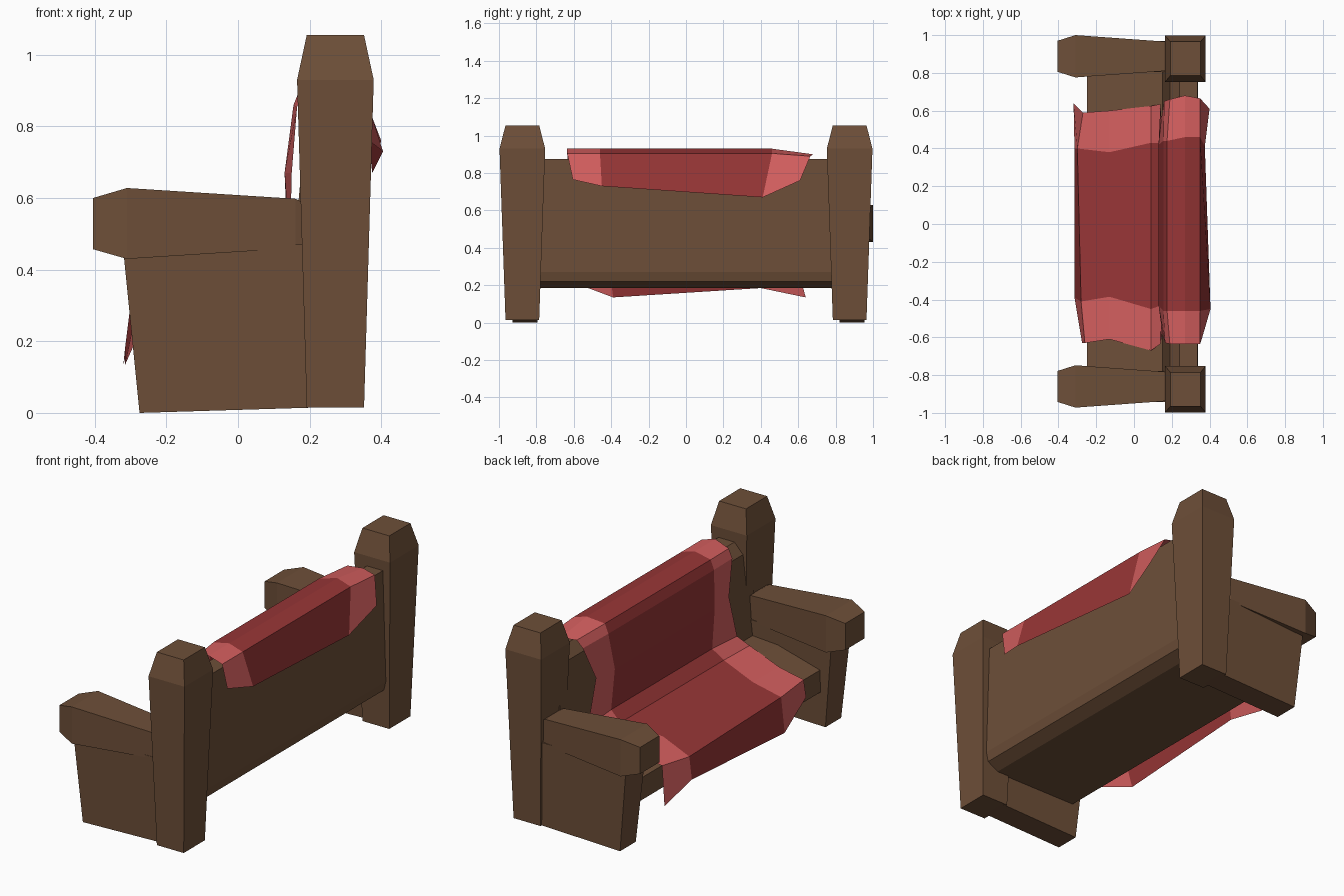
import bpy, bmesh


def material(name, rgb):
    m = bpy.data.materials.new(name)
    m.diffuse_color = (*rgb, 1)
    return m


wood = material("brown wood", (0.155, 0.078, 0.040))
red = material("dark red cloth", (0.31, 0.036, 0.037))
pink = material("light red cloth", (0.66, 0.114, 0.114))


def finish(name, bm, *mats):
    me = bpy.data.meshes.new(name)
    bm.to_mesh(me)
    bm.free()
    ob = bpy.data.objects.new(name, me)
    for m in mats:
        me.materials.append(m)
    bpy.context.collection.objects.link(ob)
    return ob


def loft(name, rings, mat):
    """Skin a row of equal-length point rings and cap both ends."""
    bm = bmesh.new()
    rows = [[bm.verts.new(p) for p in r] for r in rings]
    n = len(rows[0])
    for a, b in zip(rows, rows[1:]):
        for i in range(n):
            j = (i + 1) % n
            bm.faces.new((a[i], a[j], b[j], b[i]))
    bm.faces.new(rows[0][::-1])
    bm.faces.new(rows[-1])
    bmesh.ops.recalc_face_normals(bm, faces=bm.faces)
    return finish(name, bm, mat)


def flat_ring(x0, x1, y0, y1, z):
    return [(x0, y0, z), (x1, y0, z), (x1, y1, z), (x0, y1, z)]


def upright_ring(x, y0, y1, z0, z1):
    return [(x, y0, z0), (x, y1, z0), (x, y1, z1), (x, y0, z1)]


for side, c, post_c in (("left", 0.888, 0.875), ("right", -0.86, -0.875)):
    # tapered post with chamfered top
    loft(side + "_post",
         [flat_ring(0.272 - w, 0.272 + w, post_c - d, post_c + d, z)
          for w, d, z in ((0.08, 0.09, 0.015), (0.107, 0.122, 0.93), (0.08, 0.09, 1.055))], wood)
    # armrest
    loft(side + "_armrest",
         [upright_ring(x, c - h, c + h, z0, z1)
          for x, h, z0, z1 in ((-0.405, 0.082, 0.457, 0.60), (-0.31, 0.112, 0.43, 0.628),
                               (0.16, 0.078, 0.46, 0.598), (0.22, 0.06, 0.475, 0.57))], wood)
    # side panel below the armrest
    bot = flat_ring(-0.275, 0.25, c - 0.068, c + 0.066, 0.0)
    bot[1] = (0.25, c - 0.068, 0.016)
    bot[2] = (0.25, c + 0.066, 0.016)
    loft(side + "_side_panel",
         [bot, flat_ring(-0.322, 0.25, c - 0.082, c + 0.082, 0.47)], wood)

# seat and backrest as one profile run between the side panels
profile = [(-0.25, 0.185), (-0.25, 0.305), (0.0, 0.375), (0.15, 0.385), (0.19, 0.82),
           (0.24, 0.875), (0.335, 0.875), (0.338, 0.27), (0.325, 0.22), (0.26, 0.185)]
loft("seat_and_backrest", [[(x, y, z) for x, z in profile] for y in (-0.82, 0.83)], wood)

# draped cloth: each row gives (x, y, z) across the bench, front hem to back hem
rows = [
    [(-0.32, 0.64, 0.135), (-0.315, 0.40, 0.185), (-0.315, -0.39, 0.135), (-0.275, -0.63, 0.225)],
    [(-0.27, 0.59, 0.32), (-0.30, 0.40, 0.305), (-0.28, -0.41, 0.31), (-0.26, -0.63, 0.315)],
    [(-0.13, 0.60, 0.355), (-0.13, 0.38, 0.36), (-0.13, -0.385, 0.36), (-0.13, -0.61, 0.355)],
    [(0.09, 0.625, 0.39), (0.09, 0.43, 0.395), (0.09, -0.45, 0.395), (0.09, -0.67, 0.39)],
    [(0.14, 0.635, 0.44), (0.145, 0.43, 0.45), (0.145, -0.43, 0.45), (0.14, -0.635, 0.44)],
    [(0.145, 0.56, 0.67), (0.13, 0.42, 0.67), (0.13, -0.43, 0.67), (0.15, -0.58, 0.67)],
    [(0.16, 0.65, 0.86), (0.155, 0.44, 0.86), (0.155, -0.46, 0.86), (0.165, -0.63, 0.855)],
    [(0.19, 0.66, 0.90), (0.175, 0.44, 0.91), (0.175, -0.46, 0.91), (0.19, -0.635, 0.90)],
    [(0.27, 0.68, 0.90), (0.27, 0.46, 0.93), (0.27, -0.46, 0.93), (0.27, -0.635, 0.93)],
    [(0.35, 0.665, 0.89), (0.35, 0.46, 0.905), (0.35, -0.46, 0.905), (0.35, -0.635, 0.905)],
    [(0.40, 0.61, 0.76), (0.375, 0.41, 0.67), (0.405, -0.45, 0.73), (0.36, -0.605, 0.765)],
]
bm = bmesh.new()
grid = [[bm.verts.new(p) for p in r] for r in rows]
for a, b in zip(grid, grid[1:]):
    for i in range(3):
        f = bm.faces.new((a[i], a[i + 1], b[i + 1], b[i]))
        f.material_index = 0 if i == 1 else 1  # lighter end bands
finish("draped_cloth", bm, red, pink)
